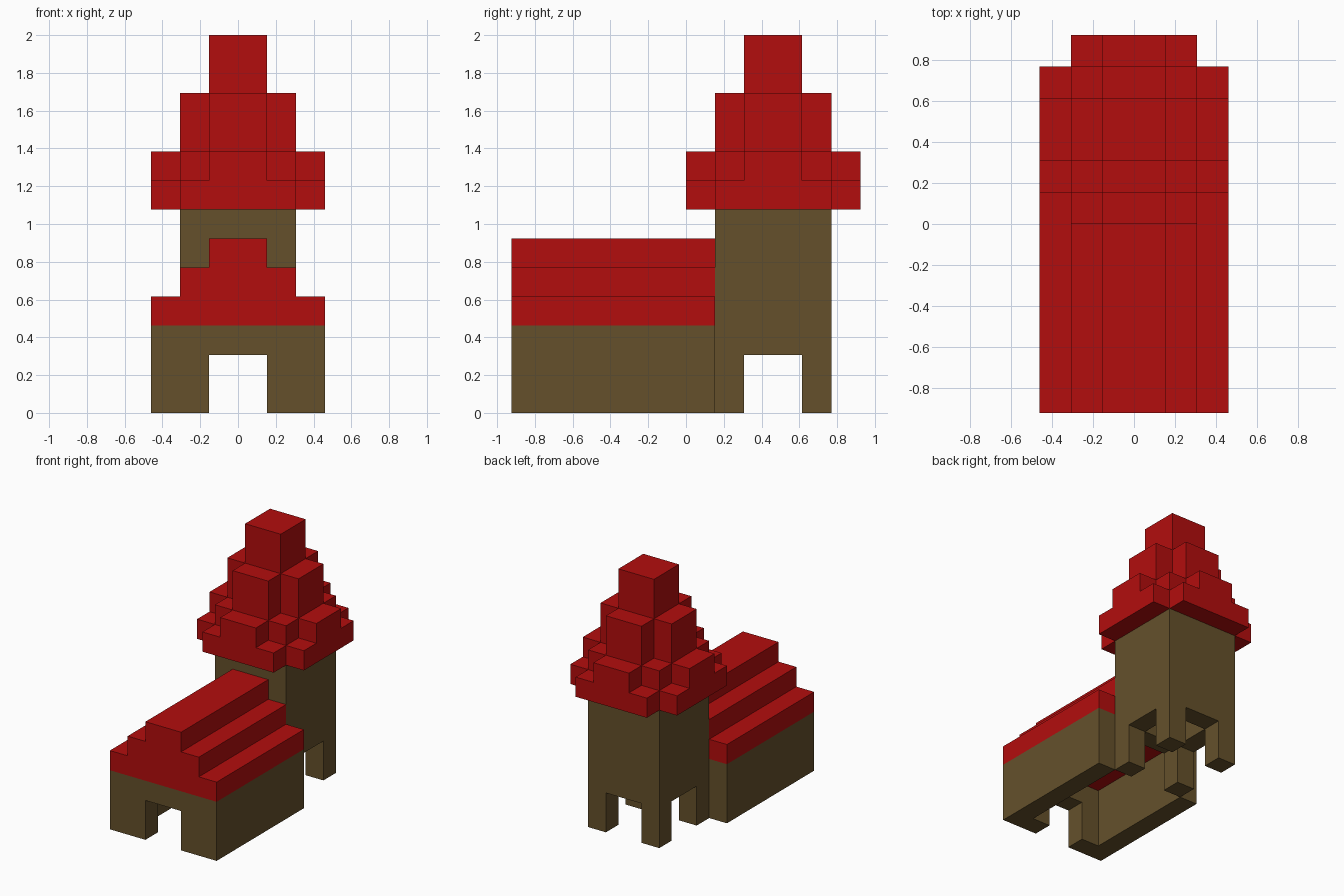
import bpy, bmesh

U = 2 / 13  # one building block

cube = bpy.data.objects.get("Cube")
if cube:
    bpy.data.objects.remove(cube, do_unlink=True)


def material(name, rgb):
    mat = bpy.data.materials.new(name)
    mat.use_nodes = True
    mat.diffuse_color = (*rgb, 1)
    bsdf = next(n for n in mat.node_tree.nodes if n.type == 'BSDF_PRINCIPLED')
    bsdf.inputs["Base Color"].default_value = (*rgb, 1)
    bsdf.inputs["Roughness"].default_value = 0.9
    return mat


RED = material("roof red", (0.45, 0.004, 0.004))
BROWN = material("wall brown", (0.130, 0.081, 0.024))


def prism(name, outline, axis, start, end, mat):
    """Extrude an outline, in blocks, along y (outline is x,z) or z (outline is x,y)."""
    place = {'Y': lambda a, b, t: (a, t, b), 'Z': lambda a, b, t: (a, b, t)}[axis]
    bm = bmesh.new()
    rings = [[bm.verts.new([c * U for c in place(a, b, t)]) for a, b in outline]
             for t in (start, end)]
    for ring in rings:
        bm.faces.new(ring)
    n = len(outline)
    for i in range(n):
        j = (i + 1) % n
        bm.faces.new((rings[0][i], rings[0][j], rings[1][j], rings[1][i]))
    bmesh.ops.recalc_face_normals(bm, faces=bm.faces)
    mesh = bpy.data.meshes.new(name)
    bm.to_mesh(mesh)
    bm.free()
    mesh.materials.append(mat)
    obj = bpy.data.objects.new(name, mesh)
    bpy.context.collection.objects.link(obj)
    return obj


def rect(x0, x1, z0, z1):
    return [(x0, z0), (x1, z0), (x1, z1), (x0, z1)]


def arch(half_width, height):
    """Wall outline with a doorway two blocks wide and two high."""
    w = half_width
    return [(-w, 0), (-1, 0), (-1, 2), (1, 2), (1, 0), (w, 0), (w, height), (-w, height)]


def stepped_plan(steps, cy):
    """Plan with four-way symmetry from the (x, y) corners of one quarter."""
    quarter = list(steps)
    plan = []
    for sx, sy in ((1, 1), (-1, 1), (-1, -1), (1, -1)):
        pts = [(sx * x, cy + sy * y) for x, y in quarter]
        plan += pts if sx * sy > 0 else pts[::-1]
    return plan


# Hall: arched front wall, two long walls, stepped gable roof
prism("hall_front_wall", arch(3, 3), 'Y', -6, -5, BROWN)
for side, x in (("left", 2), ("right", -3)):
    prism(f"hall_{side}_wall", rect(x, x + 1, 0, 3), 'Y', -5, 1, BROWN)
gable = [(-3, 3), (3, 3), (3, 4), (2, 4), (2, 5), (1, 5), (1, 6),
         (-1, 6), (-1, 5), (-2, 5), (-2, 4), (-3, 4)]
prism("hall_roof", gable, 'Y', -6, 1, RED)

# Tower: hollow, with a doorway on every side
for end, y in (("front", 1), ("back", 4)):
    prism(f"tower_{end}_wall", arch(2, 7), 'Y', y, y + 1, BROWN)
for side, x in (("left", 1), ("right", -2)):
    prism(f"tower_{side}_wall", rect(x, x + 1, 2, 7), 'Y', 2, 4, BROWN)

# Spire: tiers shrinking to a square top
tiers = (
    ("spire_eaves", [(3, 2), (2, 2), (2, 3)], 7, 8),
    ("spire_lower_tier", [(3, 1), (2, 1), (2, 2), (1, 2), (1, 3)], 8, 9),
    ("spire_middle_tier", [(2, 1), (1, 1), (1, 2)], 9, 11),
    ("spire_top", [(1, 1)], 11, 13),
)
for name, steps, z0, z1 in tiers:
    prism(name, stepped_plan(steps, 3), 'Z', z0, z1, RED)
